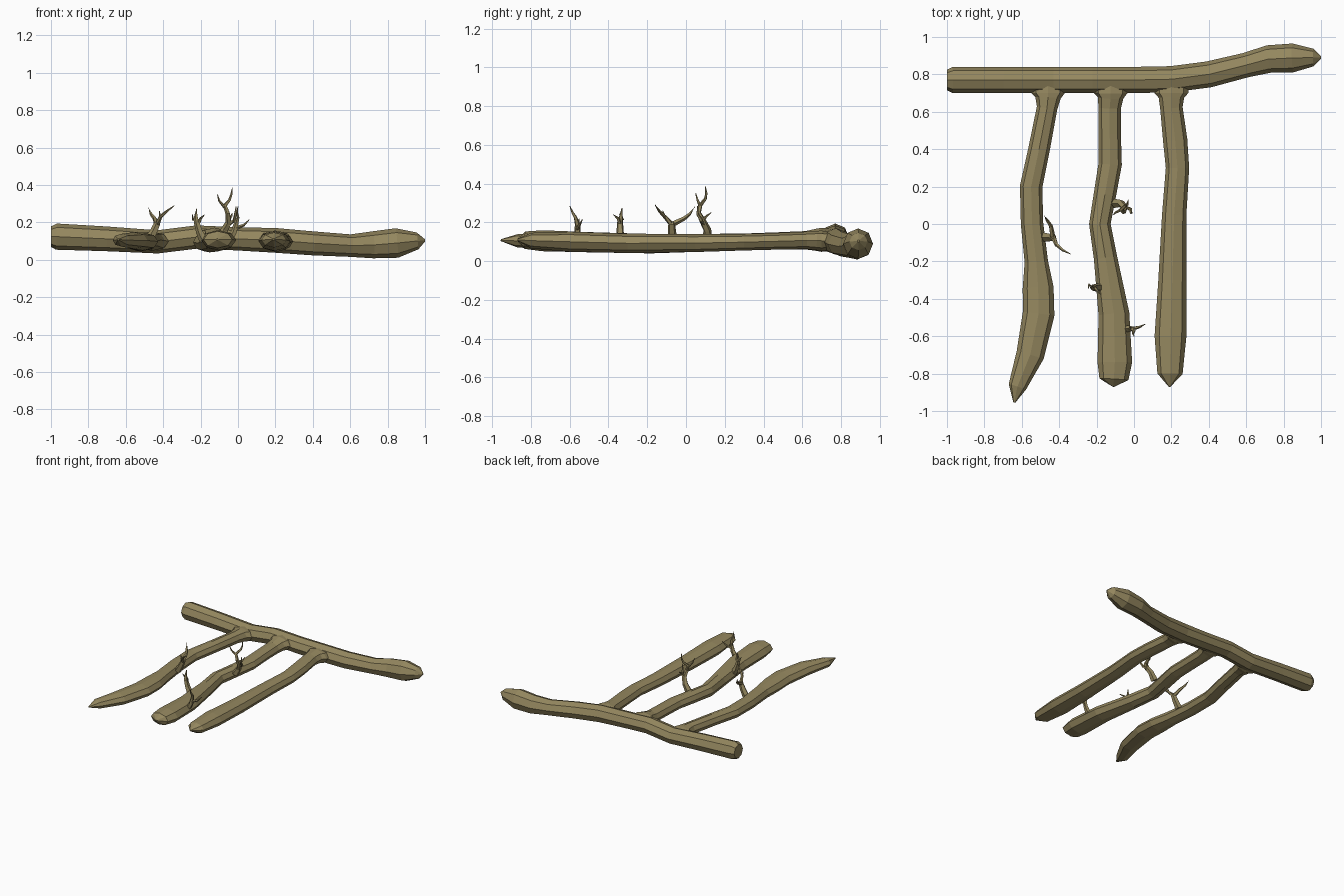
import bpy, bmesh, math
from mathutils import Vector

wood = bpy.data.materials.new("weathered_wood")
wood.diffuse_color = (0.30, 0.245, 0.115, 1)


def add_tube(bm, rings, sides):
    """Loft rings (x, y, z, half width, half height) along their path, capped."""
    pts = [Vector(r[:3]) for r in rings]
    loops = []
    for i, r in enumerate(rings):
        t = (pts[min(i + 1, len(pts) - 1)] - pts[max(i - 1, 0)]).normalized()
        ref = Vector((0, 0, 1)) if abs(t.z) < 0.7 else Vector((0, 1, 0))
        side = t.cross(ref).normalized()
        up = side.cross(t)
        loops.append([bm.verts.new(pts[i] + side * r[3] * math.cos(a) + up * r[4] * math.sin(a))
                      for a in (2 * math.pi * k / sides for k in range(sides))])
    for a, b in zip(loops, loops[1:]):
        for k in range(sides):
            j = (k + 1) % sides
            bm.faces.new((a[k], a[j], b[j], b[k]))
    bm.faces.new(loops[0])
    bm.faces.new(loops[-1])


def finish(bm, name):
    bmesh.ops.recalc_face_normals(bm, faces=bm.faces)
    me = bpy.data.meshes.new(name)
    bm.to_mesh(me)
    bm.free()
    me.materials.append(wood)
    ob = bpy.data.objects.new(name, me)
    bpy.context.collection.objects.link(ob)
    return ob


def log(name, rings):
    bm = bmesh.new()
    add_tube(bm, rings, 8)
    return finish(bm, name)


# Cross log along the back
log("cross_log", [
    (-1.0, .77, .124, .055, .055), (-.97, .77, .124, .07, .07),
    (-.70, .77, .112, .07, .066), (-.43, .77, .096, .07, .062),
    (-.22, .77, .122, .07, .062), (0, .77, .112, .07, .062),
    (.20, .774, .104, .07, .066), (.40, .80, .088, .07, .064),
    (.60, .85, .076, .066, .060), (.72, .882, .08, .074, .072),
    (.85, .888, .09, .077, .079), (.96, .89, .101, .047, .045),
    (1.0, .89, .104, .006, .006)])


# Three long branches: (y, left x, right x, z, half height), flaring into the log
def branch(name, x0, zlog, stations, tip):
    rings = [(x0, .77, zlog, .095, .045), (x0, .70, zlog, .09, .052),
             (x0, .675, zlog * .7 + .033, .068, .05)]
    rings += [((l + r) / 2, y, z, (r - l) / 2, h) for y, l, r, z, h in stations]
    return log(name, rings + [(*tip, .005, .005)])


branch("left_branch", -.46, .10, [
    (.62, -.52, -.41, .105, .045), (.40, -.565, -.45, .102, .043), (.20, -.61, -.49, .098, .043),
    (0, -.605, -.485, .094, .045), (-.20, -.585, -.46, .092, .047), (-.34, -.595, -.43, .094, .048),
    (-.48, -.595, -.425, .098, .048), (-.70, -.63, -.48, .103, .045),
    (-.87, -.672, -.575, .105, .034)], (-.64, -.955, .108))
branch("middle_branch", -.125, .12, [
    (.62, -.19, -.07, .11, .045), (.48, -.19, -.07, .106, .043), (.32, -.19, -.065, .10, .043),
    (.16, -.215, -.095, .096, .045), (0, -.24, -.125, .093, .047), (-.18, -.215, -.09, .09, .05),
    (-.48, -.19, -.025, .097, .052), (-.74, -.195, -.01, .105, .054),
    (-.83, -.185, -.03, .108, .045)], (-.11, -.87, .11))
branch("right_branch", .20, .105, [
    (.62, .14, .26, .107, .045), (.45, .155, .285, .102, .043), (.30, .17, .295, .098, .043),
    (.05, .15, .28, .093, .046), (-.30, .13, .28, .092, .05), (-.60, .11, .28, .10, .052),
    (-.80, .125, .26, .106, .04)], (.19, -.87, .11))


# Forked twigs growing from the branches: lists of (x, y, z, radius) stems
def twig(name, *stems):
    bm = bmesh.new()
    for s in stems:
        add_tube(bm, [(x, y, z, r, r) for x, y, z, r in s], 5)
    return finish(bm, name)


twig("left_twig",
     [(-.48, -.07, .10, .026), (-.45, -.072, .15, .022), (-.43, -.074, .195, .018), (-.43, -.07, .205, .01)],
     [(-.435, -.07, .19, .015), (-.445, -.01, .22, .011), (-.465, .02, .245, .008), (-.48, .045, .28, .002)],
     [(-.43, -.075, .19, .014), (-.415, -.11, .23, .010), (-.38, -.14, .26, .007), (-.34, -.16, .29, .002)],
     [(-.415, -.11, .225, .008), (-.42, -.12, .26, .002)])
twig("tall_twig",
     [(-.10, .11, .11, .026), (-.07, .11, .16, .021), (-.05, .09, .20, .018), (-.055, .065, .25, .013),
      (-.07, .075, .29, .011), (-.045, .10, .32, .008), (-.035, .105, .35, .006), (-.03, .10, .385, .002)],
     [(-.07, .075, .28, .009), (-.10, .06, .315, .006), (-.11, .05, .35, .002)],
     [(-.05, .09, .19, .013), (-.02, .08, .21, .010), (-.015, .06, .24, .007), (-.01, .06, .285, .002)],
     [(-.05, .085, .21, .009), (-.035, .11, .235, .006), (-.03, .13, .25, .002)])
twig("low_twig",
     [(-.18, -.34, .10, .026), (-.205, -.34, .15, .020), (-.22, -.34, .20, .016), (-.225, -.335, .235, .009),
      (-.22, -.33, .275, .002)],
     [(-.215, -.34, .19, .012), (-.20, -.35, .22, .008), (-.18, -.375, .24, .002)],
     [(-.22, -.34, .20, .010), (-.24, -.325, .215, .007), (-.245, -.345, .245, .002)])
twig("end_twig",
     [(-.05, -.56, .10, .022), (-.02, -.56, .15, .017), (-.01, -.56, .19, .014), (0, -.57, .225, .009),
      (-.005, -.585, .25, .006), (0, -.60, .285, .002)],
     [(-.01, -.56, .17, .012), (.03, -.55, .185, .007), (.06, -.535, .215, .002)],
     [(-.01, -.56, .19, .009), (-.025, -.55, .22, .002)])
